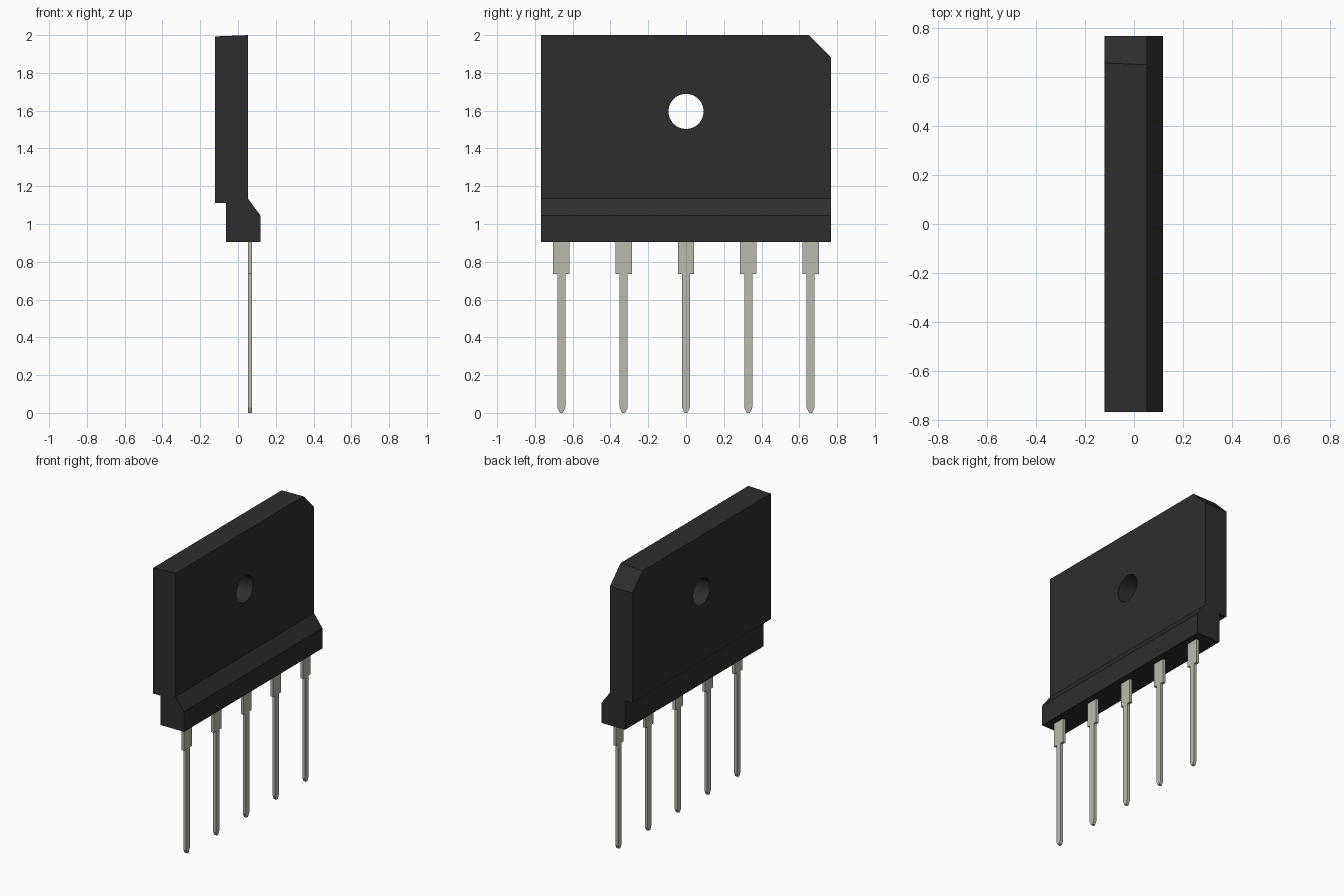
import bpy, bmesh, math
from mathutils import Vector

cube = bpy.data.objects.get("Cube")
if cube:
    bpy.data.objects.remove(cube, do_unlink=True)


def material(name, rgb):
    m = bpy.data.materials.new(name)
    m.use_nodes = True
    color = (*rgb, 1.0)
    m.diffuse_color = color
    m.node_tree.nodes["Principled BSDF"].inputs["Base Color"].default_value = color
    return m


def prism(name, outline, depth, mat, chamfer=False):
    """Extrude a closed outline of 3D points along the vector depth."""
    bm = bmesh.new()
    face = bm.faces.new([bm.verts.new(p) for p in outline])
    ext = bmesh.ops.extrude_face_region(bm, geom=[face])
    moved = [v for v in ext["geom"] if isinstance(v, bmesh.types.BMVert)]
    bmesh.ops.translate(bm, verts=moved, vec=depth)
    if chamfer:
        # Slice off the upper back corner and cap the cut
        cut = bmesh.ops.bisect_plane(
            bm, geom=bm.verts[:] + bm.edges[:] + bm.faces[:],
            plane_co=(0, 0.65, 2), plane_no=Vector((0, 1, 1)).normalized(),
            clear_outer=True)
        edges = [e for e in cut["geom_cut"] if isinstance(e, bmesh.types.BMEdge)]
        bmesh.ops.edgeloop_fill(bm, edges=edges)
    bmesh.ops.recalc_face_normals(bm, faces=bm.faces[:])
    mesh = bpy.data.meshes.new(name)
    bm.to_mesh(mesh)
    bm.free()
    mesh.materials.append(mat)
    obj = bpy.data.objects.new(name, mesh)
    bpy.context.collection.objects.link(obj)
    return obj


black = material("black plastic", (0.027, 0.027, 0.027))
metal = material("tinned metal", (0.49, 0.49, 0.42))

# Package body: stepped side profile swept along its width
half = 0.768
profile = [(-0.121, 1.993), (-0.121, 1.11), (-0.064, 1.11), (-0.064, 0.904),
           (0.118, 0.904), (0.118, 1.046), (0.053, 1.135), (0.053, 2.0)]
body = prism("package_body", [(x, -half, z) for x, z in profile],
             (0, 2 * half, 0), black, chamfer=True)

# Mounting hole through the body
bpy.ops.mesh.primitive_cylinder_add(vertices=48, radius=0.093, depth=1,
                                    location=(0, 0, 1.596),
                                    rotation=(0, math.pi / 2, 0))
cutter = bpy.context.object
cutter.name = "hole_cutter"
cutter.hide_render = True
cutter.data.materials.append(black)
hole = body.modifiers.new("mounting_hole", "BOOLEAN")
hole.operation = "DIFFERENCE"
hole.solver = "EXACT"
hole.object = cutter
bpy.ops.object.select_all(action="DESELECT")
body.select_set(True)
bpy.context.view_layer.objects.active = body
bpy.ops.object.modifier_apply(modifier=hole.name)
bpy.data.objects.remove(cutter, do_unlink=True)
bpy.ops.object.shade_smooth_by_angle(angle=math.radians(25))

# Five flat pins: wide shoulder, narrow leg, tapered tip
side = [(0.043, 0.92), (0.043, 0.735), (0.021, 0.735), (0.021, 0.028), (0.008, 0.0)]
pin_outline = side + [(-y, z) for y, z in reversed(side)]
for i in range(5):
    centre = (i - 2) * 0.33
    prism(f"pin_{i + 1}", [(0.052, centre + y, z) for y, z in pin_outline],
          (0.021, 0, 0), metal)
